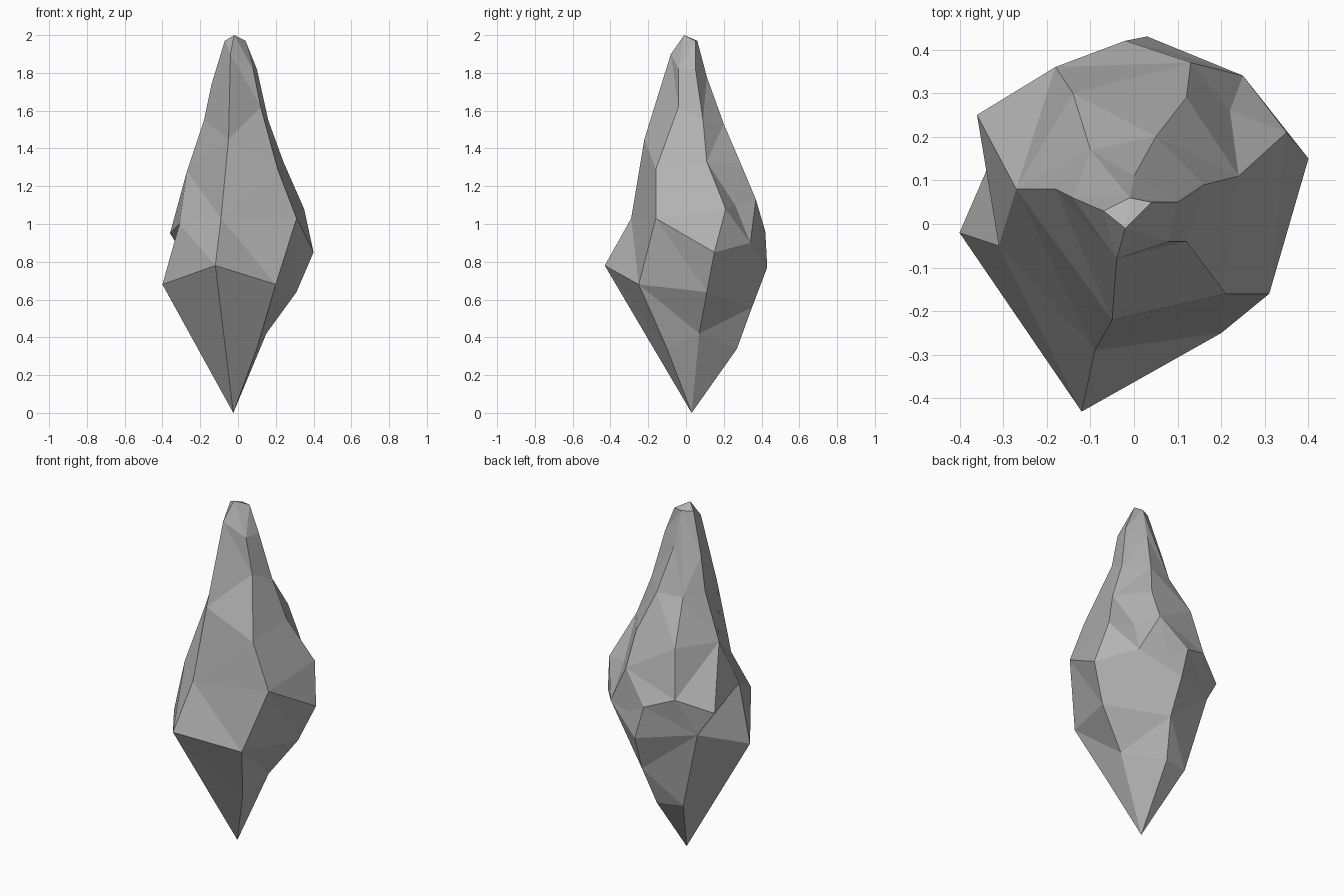
import bpy
import bmesh
from mathutils import Vector

default_cube = bpy.data.objects.get("Cube")
if default_cube:
    bpy.data.objects.remove(default_cube)

# One stone grey for the whole shard
stone = bpy.data.materials.new("stone_grey")
stone.use_nodes = True
grey = (0.45, 0.45, 0.45, 1.0)
stone.diffuse_color = grey
stone.node_tree.nodes["Principled BSDF"].inputs["Base Color"].default_value = grey

# Ridge lines climb from the lower tip to the apex, in hundredths of a unit
tip = (-2.5, 3, 0)
apex = (-2, -1, 200)

front = [(-12, -43, 78), (-9, -29, 103), (-5, -22, 145), (-4, -8, 190)]
front_right = [(10, -10, 34), (20, -25, 68), (31, -16, 103),
               (21, -16, 129), (12, -4, 162), (8, -4, 182)]
right = [(15, 7, 42), (31, 11, 64), (40, 15, 85), (35, 21, 108),
         (24, 11, 133), (16, 9, 155), (10, 5, 182), (4, 5, 197)]
back = [(0, 27, 34), (4, 35, 56), (3, 43, 77), (10, 39, 89), (13, 37, 113),
        (12, 29, 132), (5, 20, 153), (0, 11, 178), (-1, 6, 197)]
back_left = [(-15, 24, 35), (-27, 28, 81), (-36, 25, 95), (-27, 8, 128),
             (-18, 8, 155), (-14, 6, 174), (-7, 3, 197)]

# Branch ridges leave a main ridge and may join it again higher up
right_groove = right[:2] + [(25, 34, 90), (22, 26, 110)] + right[4:]
back_shoulder = back[:3] + [(-2, 42, 96), (-18, 36, 102), (-14, 30, 129),
                            (-10, 17, 153)] + back[-1:]
left = [(-40, -2, 68), (-31, -5, 100)] + back_left[3:]

ridges = [front, front_right, right, right_groove,
          back, back_shoulder, back_left, left]
ridges = [[tip] + ridge + [apex] for ridge in ridges]

bm = bmesh.new()
corners = {}


def corner(point):
    """Return the vertex at a point, shared between ridges."""
    if point not in corners:
        corners[point] = bm.verts.new(Vector(point) / 100)
    return corners[point]


def gap(a, b):
    return (Vector(a) - Vector(b)).length


def add_facet(*points):
    if len(set(points)) == 3:
        verts = [corner(p) for p in points]
        if not bm.faces.get(verts):
            bm.faces.new(verts)


def stitch(a, b):
    """Fill the strip between two ridges, always using the shorter diagonal."""
    i = j = 0
    while i < len(a) - 1 or j < len(b) - 1:
        climb_a = j == len(b) - 1 or (
            i < len(a) - 1 and gap(a[i + 1], b[j]) < gap(a[i], b[j + 1]))
        if climb_a:
            add_facet(a[i], b[j], a[i + 1])
            i += 1
        else:
            add_facet(a[i], b[j], b[j + 1])
            j += 1


for index, ridge in enumerate(ridges):
    stitch(ridge, ridges[(index + 1) % len(ridges)])

bmesh.ops.recalc_face_normals(bm, faces=bm.faces[:])

# Faceted, flat-shaded shard
mesh = bpy.data.meshes.new("rock_shard")
bm.to_mesh(mesh)
bm.free()
mesh.materials.append(stone)
shard = bpy.data.objects.new("rock_shard", mesh)
bpy.context.collection.objects.link(shard)
